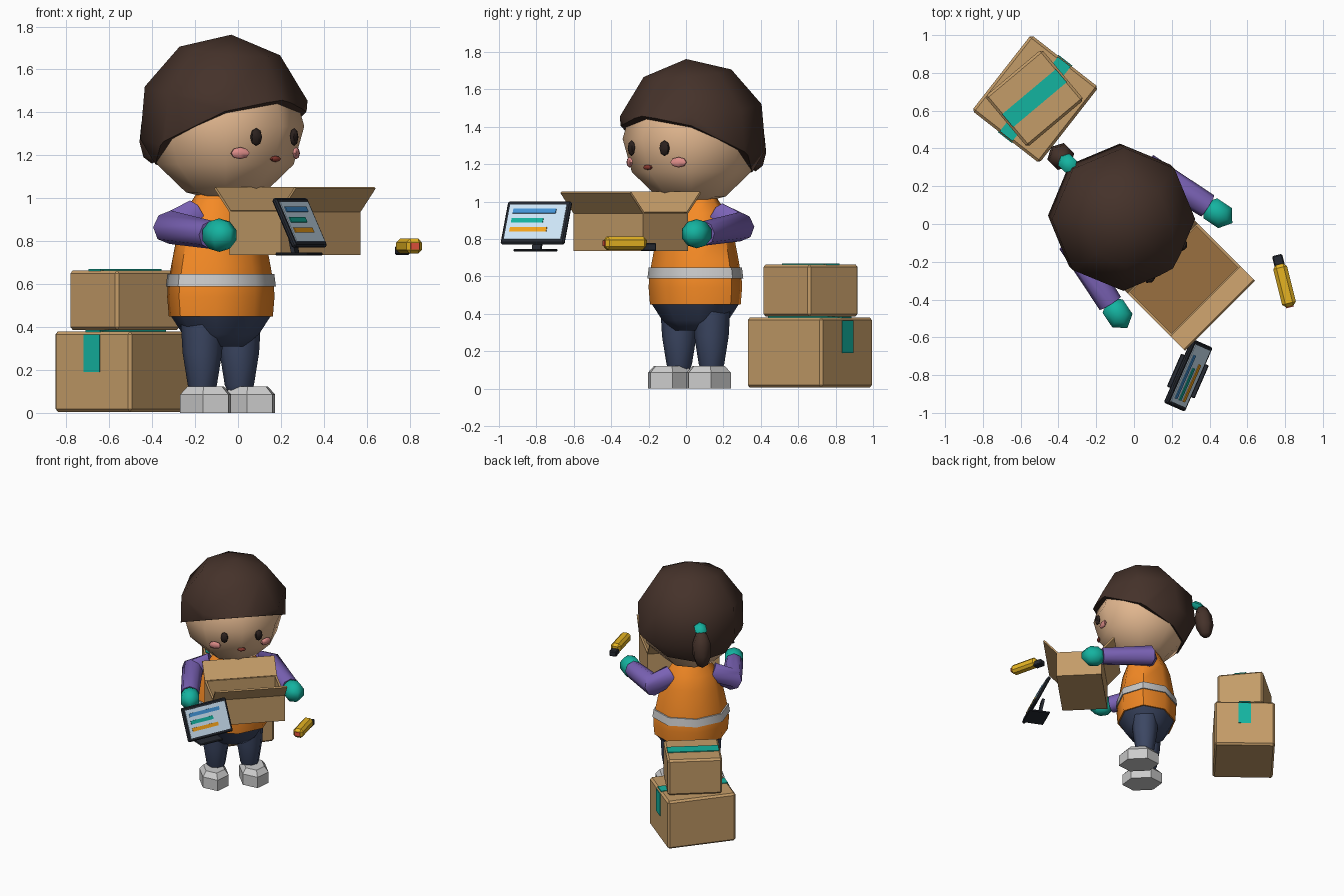
import bpy, bmesh, math
from mathutils import Matrix, Vector, Euler

if "Cube" in bpy.data.objects:
    bpy.data.objects.remove(bpy.data.objects["Cube"])

R = math.radians
I = Matrix.Identity(4)
# worker's own frame: turned 45 degrees, facing local -y
BODY = Matrix.Translation((-0.08, 0.05, 0)) @ Matrix.Rotation(R(45), 4, 'Z')

def mat(name, h):
    m = bpy.data.materials.new(name)
    c = [int(h[i:i + 2], 16) / 255 for i in (0, 2, 4)]
    m.diffuse_color = [((v + .055) / 1.055) ** 2.4 for v in c] + [1]
    m.use_nodes = True
    m.node_tree.nodes["Principled BSDF"].inputs["Base Color"].default_value = m.diffuse_color
    return m

HAIR, SKIN = mat("hair", "45322a"), mat("skin", "e3b890")
ORANGE, TEAL, PURPLE = mat("orange", "f58a25"), mat("teal", "14b3a0"), mat("purple", "7a62b5")
NAVY, CARD, INNER = mat("navy", "3c4763"), mat("cardboard", "c49c68"), mat("cardboard_inside", "9a7040")
YELLOW, DARK, SCREEN = mat("yellow", "e6b422"), mat("dark", "262a32"), mat("screen", "cfe6f8")
BLUE, AMBER, RED = mat("blue", "4394d6"), mat("amber", "f5a31a"), mat("red", "e5533d")
BLUSH, MOUTH, EYE = mat("blush", "dd8c88"), mat("mouth", "8a3a30"), mat("eye", "2b211e")

def tf(loc, rot=(0, 0, 0), scale=(1, 1, 1)):
    return Matrix.LocRotScale(Vector(loc), Euler(rot), Vector(scale))

def finish(name, bm, M, material, angle=0):
    bmesh.ops.transform(bm, matrix=M, verts=bm.verts)
    bmesh.ops.recalc_face_normals(bm, faces=bm.faces)
    me = bpy.data.meshes.new(name)
    bm.to_mesh(me)
    bm.free()
    if angle:
        me.shade_smooth()
        me.set_sharp_from_angle(angle=R(angle))
    if material:
        me.materials.append(material)
    ob = bpy.data.objects.new(name, me)
    bpy.context.collection.objects.link(ob)
    return ob

def box(name, size, M, material, bevel=0, segs=1):
    bm = bmesh.new()
    bmesh.ops.create_cube(bm, size=1)
    bmesh.ops.scale(bm, vec=size, verts=bm.verts)
    if bevel:
        bmesh.ops.bevel(bm, geom=bm.edges[:], offset=bevel, segments=segs, profile=.5, affect='EDGES')
    return finish(name, bm, M, material)

def ball(name, radii, M, material, u=8, v=6, angle=60):
    bm = bmesh.new()
    bmesh.ops.create_uvsphere(bm, u_segments=u, v_segments=v, radius=1)
    bmesh.ops.scale(bm, vec=radii, verts=bm.verts)
    return finish(name, bm, M, material, angle)

def skin_rings(bm, rings):
    loops = [[bm.verts.new(p) for p in r] for r in rings]
    n = len(loops[0])
    for a, b in zip(loops, loops[1:]):
        for i in range(n):
            bm.faces.new((a[i], a[(i + 1) % n], b[(i + 1) % n], b[i]))
    bm.faces.new(loops[0])
    bm.faces.new(loops[-1])

def lathe(name, prof, n, sx, sy, M, material, angle=50):
    # stacked rings from (radius, z) points, first vertex at the front
    bm = bmesh.new()
    skin_rings(bm, [[(r * sx * math.sin(2 * math.pi * i / n), -r * sy * math.cos(2 * math.pi * i / n), z)
                     for i in range(n)] for r, z in prof])
    return finish(name, bm, M, material, angle)

def tube(name, pts, radii, n, M, material):
    pts = [Vector(p) for p in pts]
    rings = []
    for i, p in enumerate(pts):
        d = (pts[min(i + 1, len(pts) - 1)] - pts[max(i - 1, 0)]).normalized()
        a = d.cross(Vector((0, 0, 1))).normalized()
        b = a.cross(d)
        rings.append([p + radii[i] * (a * math.cos(t) + b * math.sin(t))
                      for t in (2 * math.pi * k / n for k in range(n))])
    bm = bmesh.new()
    skin_rings(bm, rings)
    return finish(name, bm, M, material, 50)

# head and hair cap with a slanted hairline
ball("head", (.365, .37, .355), BODY @ tf((0, -.03, 1.335)), SKIN)
bm = bmesh.new()
bmesh.ops.create_uvsphere(bm, u_segments=8, v_segments=5, radius=.40)
bmesh.ops.transform(bm, matrix=tf((0, -.02, 1.365), (R(7), 0, 0)), verts=bm.verts)
cut = bmesh.ops.bisect_plane(bm, geom=bm.verts[:] + bm.edges[:] + bm.faces[:],
                             plane_co=(0, -.39, 1.45), plane_no=(0, .48, 1), clear_inner=True)
bmesh.ops.edgeloop_fill(bm, edges=[e for e in cut['geom_cut'] if isinstance(e, bmesh.types.BMEdge)])
finish("hair", bm, BODY, HAIR, 50)
ball("ponytail", (.075, .07, .14), BODY @ tf((0, .435, 1.30), (R(8), 0, 0)), HAIR, 6, 5)
ball("hair_tie", (.05, .06, .03), BODY @ tf((0, .385, 1.44), (R(-25), 0, 0)), TEAL, 6, 4)

# face
ball("mouth", (.033, .015, .014), BODY @ tf((0, -.36, 1.183)), MOUTH, 6, 4)
for s, side in ((-1, "right"), (1, "left")):
    ball(side + "_eye", (.03, .02, .042), BODY @ tf((s * .125, -.358, 1.285), (0, 0, s * R(20))), EYE, 6, 4)
    ball(side + "_cheek", (.05, .015, .028), BODY @ tf((s * .185, -.312, 1.21), (0, 0, s * R(32))), BLUSH, 6, 4)

# torso
lathe("vest", [(.97, .45), (1, .54), (.99, .59), (.93, .68), (.80, .85), (.66, .94), (.46, 1.02)],
      8, .275, .225, BODY, ORANGE)
lathe("vest_stripe", [(1.01, .588), (.98, .648)], 8, .279, .229, BODY, None)
lathe("hips", [(.45, .31), (.72, .365), (.96, .455), (.9, .47)], 8, .27, .22, BODY, NAVY)

# limbs
for s, side in ((-1, "right"), (1, "left")):
    lathe(side + "_leg", [(.055, .10), (.068, .13), (.092, .28), (.10, .42)], 8, 1, 1,
          BODY @ tf((s * .122, 0, 0)), NAVY)
    lathe(side + "_shoe", [(1, 0), (1, .085), (.72, .122)], 6, .108, .15,
          BODY @ tf((s * .145, -.045, 0)), None, 20)
    tube(side + "_sleeve", [(s * .15, .02, .92), (s * .285, .05, .865), (s * .365, -.30, .83)],
         [.075, .08, .066], 8, BODY, PURPLE)
    ball(side + "_hand", (.078, .098, .078), BODY @ tf((s * .375, -.365, .828), (0, 0, s * R(11))), TEAL, 6, 5)

# open carton in the arms
C = BODY @ tf((0, -.488, 0))
W, D, T = .525, .34, .016
box("carton_floor", (W, D, T), C @ tf((0, 0, .743)), CARD)
box("carton_inner_floor", (W - 2 * T, D - 2 * T, .006), C @ tf((0, 0, .754)), INNER)
for s, side in ((-1, "front"), (1, "back")):
    box(side + "_carton_wall", (W, T, .205), C @ tf((0, s * (D - T) / 2, .8375)), CARD)
    tilt = math.atan2(.10, .11)
    box(side + "_carton_flap", (W, .012, .149),
        C @ tf((0, s * (D / 2 + .045), .994), (-s * tilt, 0, 0)), CARD)
for s, side in ((-1, "right"), (1, "left")):
    box(side + "_carton_wall", (T, D - 2 * T, .205), C @ tf((s * (W - T) / 2, 0, .8375)), CARD)

# stacked closed cartons with tape
L = tf((-.523, .662, 0), (0, 0, R(-38)))
box("lower_carton", (.453, .51, .375), L @ tf((0, 0, .1925)), CARD, .014)
box("lower_tape", (.085, .50, .008), L @ tf((0, 0, .381)), TEAL)
for s, side in ((-1, "front"), (1, "back")):
    box(side + "_lower_tape_end", (.095, .008, .175), L @ tf((0, s * .256, .277)), TEAL)
U = tf((-.527, .666, 0), (0, 0, R(-50)))
box("upper_carton", (.35, .392, .278), U @ tf((0, 0, .525)), CARD, .014)
box("upper_tape", (.09, .37, .008), U @ tf((0, 0, .666)), TEAL)

# tablet on a stand
P = tf((.287, -.80, .885), (R(-25), 0, R(66.4)))
box("tablet_body", (.37, .025, .25), P, DARK, .008)
box("tablet_screen", (.33, .006, .205), P @ tf((0, -.0135, 0)), SCREEN)
for z, w, m, n in ((.062, .25, BLUE, "top"), (.008, .185, TEAL, "middle"), (-.045, .215, AMBER, "bottom")):
    box(n + "_screen_bar", (w, .006, .026), P @ tf((-.14 + w / 2, -.0175, z)), m)
S = tf((.285, -.805, .74), (0, 0, R(66.4)))
box("tablet_foot", (.19, .16, .014), S, DARK, .004)
box("tablet_neck", (.05, .02, .16), S @ tf((0, .035, .075), (R(-12), 0, 0)), DARK)

# handheld scanner
H = tf((.797, -.325, .777), (0, 0, R(14)))
box("scanner_body", (.075, .23, .07), H @ tf((0, 0, 0)), YELLOW, .018)
box("scanner_window", (.042, .012, .03), H @ tf((0, -.114, 0)), RED)
box("scanner_grip", (.055, .075, .042), H @ tf((0, .128, -.02)), DARK, .006)
